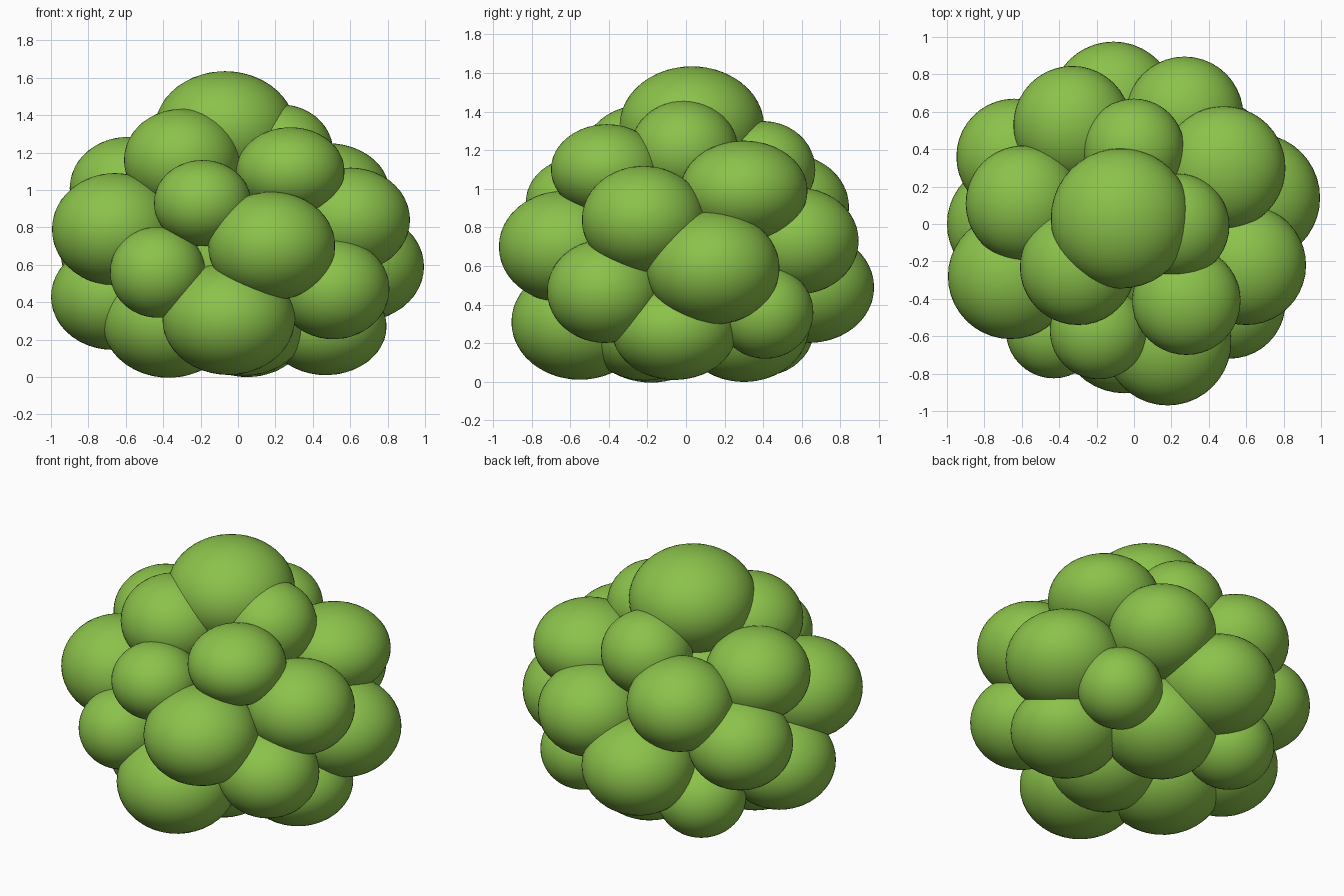
import bpy

# Remove the default cube only
old = bpy.data.objects.get("Cube")
if old:
    bpy.data.objects.remove(old, do_unlink=True)

# One leaf colour for the whole bush
leaf = bpy.data.materials.new("leaf_green")
leaf.use_nodes = True
leaf_colour = (0.26, 0.54, 0.07, 1)
leaf.diffuse_color = leaf_colour
shader = next(n for n in leaf.node_tree.nodes if n.type == 'BSDF_PRINCIPLED')
shader.inputs["Base Color"].default_value = leaf_colour
shader.inputs["Roughness"].default_value = 0.8


def clump(name, x, y, z, radius, half_height=None):
    """Add one rounded leaf clump; wider clumps are flatter."""
    if half_height is None:
        half_height = 0.1 + 0.56 * radius
    bpy.ops.mesh.primitive_ico_sphere_add(subdivisions=4, radius=1, location=(x, y, z))
    obj = bpy.context.object
    obj.name = name
    obj.data.name = name
    obj.scale = (radius, radius, half_height)
    obj.data.materials.append(leaf)
    bpy.ops.object.shade_smooth()
    return obj


# Inner mass that closes the gaps between the clumps
clump("inner_core", 0, 0, .64, .6, .5)

# Crown
clump("crown_clump", -.07, .03, 1.325, .375)
clump("crown_left_clump", .23, -.01, 1.2, .28)
clump("crown_back_clump", 0, .4, 1.1, .27)
clump("crown_front_right_clump", -.3, -.23, 1.16, .31)
clump("crown_front_left_clump", .28, -.41, 1.1, .29, .235)
clump("crown_right_clump", -.59, .11, 1.01, .31)

# Front clumps
clump("front_upper_clump", -.19, -.57, .93, .26, .23)
clump("front_middle_clump", .18, -.63, .7, .34)
clump("front_small_clump", -.43, -.57, .56, .255)
clump("front_lower_clump", -.05, -.55, .31, .355)

# Clumps on the right side
clump("right_front_clump", -.66, -.28, .79, .335, .3)
clump("right_lower_clump", -.67, 0, .43, .33)
clump("right_back_clump", -.64, .36, .67, .31)
clump("right_base_clump", -.37, -.18, .295, .355)
clump("right_back_base_clump", -.39, .4, .28, .265)

# Clumps on the left side
clump("left_upper_clump", .48, .3, .99, .33, .26)
clump("left_front_clump", .6, -.22, .84, .32)
clump("left_middle_clump", .65, .14, .59, .345)
clump("left_lower_clump", .51, -.42, .47, .3)
clump("left_base_clump", .47, -.06, .27, .325, .26)
clump("left_back_small_clump", .45, .41, .36, .25)

# Back clumps
clump("back_upper_clump", -.33, .53, .905, .315)
clump("back_left_clump", .27, .58, .73, .315)
clump("back_middle_clump", -.11, .64, .49, .335)

# Clumps that carry the underside
clump("base_front_clump", .04, -.21, .295, .335)
clump("base_back_clump", .05, .3, .29, .34)
